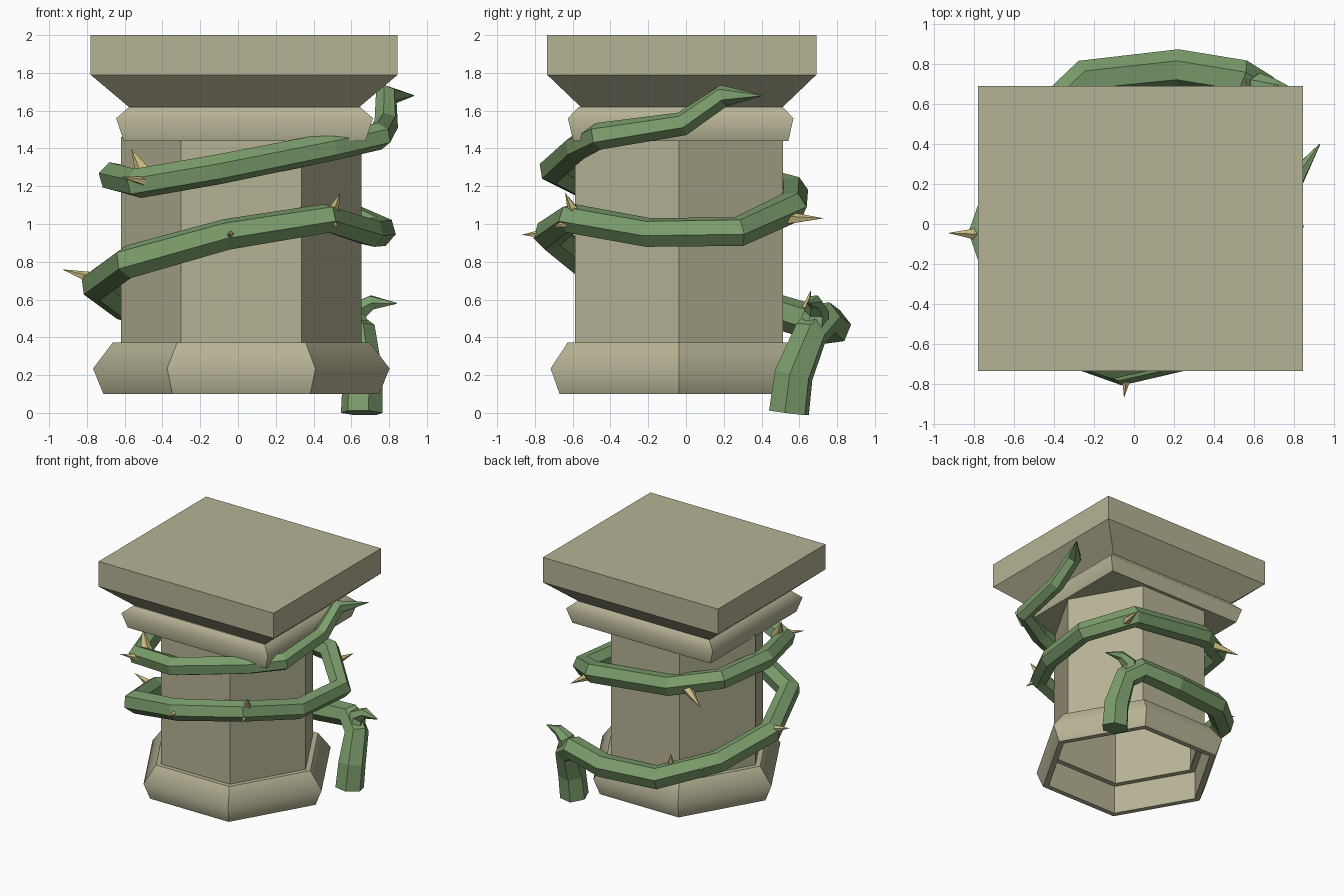
import bpy, bmesh, math
from mathutils import Vector

if "Cube" in bpy.data.objects:
    bpy.data.objects.remove(bpy.data.objects["Cube"])


def material(name, rgb):
    m = bpy.data.materials.new(name)
    m.diffuse_color = (*rgb, 1)
    m.use_nodes = True
    m.node_tree.nodes["Principled BSDF"].inputs["Base Color"].default_value = m.diffuse_color
    return m


STONE = material("stone", (0.47, 0.45, 0.30))
GREEN = material("vine_green", (0.20, 0.34, 0.15))
YELLOW = material("thorn_yellow", (0.58, 0.50, 0.22))


def finish(name, bm, mat):
    me = bpy.data.meshes.new(name)
    bm.to_mesh(me)
    bm.free()
    me.materials.append(mat)
    ob = bpy.data.objects.new(name, me)
    bpy.context.collection.objects.link(ob)
    return ob


def loft(name, n, center, profile, bottom=True, top=True, closed=False, soft_z=None):
    """Stack n-sided rings (rx, ry, z); edges lying at soft_z shade smooth."""
    bm = bmesh.new()
    start = math.pi / 4 if n == 4 else 0
    k = math.sqrt(2) if n == 4 else 1          # square radii are half sizes
    rings = []
    for rx, ry, z in profile:
        rings.append([bm.verts.new((center[0] + k * rx * math.cos(start + i * math.tau / n),
                                    center[1] + k * ry * math.sin(start + i * math.tau / n), z))
                      for i in range(n)])
    pairs = list(zip(rings, rings[1:]))
    if closed:
        pairs.append((rings[-1], rings[0]))
    for a, b in pairs:
        for i in range(n):
            j = (i + 1) % n
            bm.faces.new((a[i], a[j], b[j], b[i]))
    if not closed:
        if bottom:
            bm.faces.new(rings[0][::-1])
        if top:
            bm.faces.new(rings[-1])
        # profiles run bottom to top, so normals already face outwards
    if soft_z is not None:
        for f in bm.faces:
            f.smooth = True
        for e in bm.edges:
            e.smooth = all(abs(v.co.z - soft_z) < 1e-4 for v in e.verts)
    return finish(name, bm, STONE)


# Stone pillar: hollow base moulding, hexagonal shaft, square neck and cap
HEX, SQ = (0.0175, -0.037), (0.0325, -0.0225)
loft("base_moulding", 6, HEX, [(r, r, z) for r, z in (
    (0.68, 0.10), (0.73, 0.10), (0.785, 0.235), (0.68, 0.373), (0.63, 0.373), (0.63, 0.345), (0.68, 0.345))],
    closed=True, soft_z=0.235)
loft("shaft", 6, HEX, [(0.637, 0.637, 0.345), (0.637, 0.637, 1.46)], bottom=False)
loft("neck_moulding", 4, (0.035, -0.028), [
    (0.64, 0.57, 1.44), (0.68, 0.597, 1.56), (0.61, 0.54, 1.62)], soft_z=1.56)
loft("cap", 4, SQ, [
    (0.605, 0.53, 1.615), (0.8125, 0.7125, 1.79), (0.8125, 0.7125, 2.0)])


def tube(name, pts):
    """Six-sided tapering stem through (x, y, z, radius) points."""
    cu = bpy.data.curves.new(name, 'CURVE')
    cu.dimensions = '3D'
    cu.bevel_depth = 1.0
    cu.bevel_resolution = 1
    cu.use_fill_caps = True
    sp = cu.splines.new('POLY')
    sp.points.add(len(pts) - 1)
    for p, (x, y, z, r) in zip(sp.points, pts):
        p.co = (x, y, z, 1)
        p.radius = r
    tmp = bpy.data.objects.new(name + "_path", cu)
    bpy.context.collection.objects.link(tmp)
    me = bpy.data.meshes.new_from_object(tmp.evaluated_get(bpy.context.evaluated_depsgraph_get()))
    bpy.data.objects.remove(tmp)
    me.materials.clear()
    me.materials.append(GREEN)
    for f in me.polygons:
        f.use_smooth = False
    ob = bpy.data.objects.new(name, me)
    bpy.context.collection.objects.link(ob)


# Vine winding up around the shaft, and its side shoot
tube("vine", [
    (0.655, 0.545, 0.00, 0.112), (0.66, 0.57, 0.20, 0.108), (0.64, 0.66, 0.42, 0.095),
    (0.53, 0.73, 0.50, 0.095), (0.22, 0.78, 0.455, 0.095), (-0.24, 0.73, 0.46, 0.095),
    (-0.58, 0.41, 0.56, 0.09), (-0.745, -0.05, 0.68, 0.09), (-0.58, -0.54, 0.80, 0.09),
    (-0.06, -0.725, 0.945, 0.085), (0.47, -0.61, 1.03, 0.08), (0.70, -0.20, 0.955, 0.08),
    (0.76, 0.28, 0.96, 0.082), (0.46, 0.56, 1.09, 0.085), (-0.24, 0.565, 1.17, 0.085),
    (-0.57, 0.35, 1.23, 0.082), (-0.66, -0.10, 1.25, 0.08), (-0.53, -0.56, 1.215, 0.08),
    (-0.10, -0.70, 1.29, 0.08), (0.50, -0.57, 1.41, 0.075), (0.75, -0.46, 1.465, 0.072),
    (0.785, -0.02, 1.53, 0.065), (0.785, 0.20, 1.68, 0.06), (0.93, 0.40, 1.68, 0.003)])
tube("side_shoot", [
    (0.62, 0.67, 0.42, 0.085), (0.63, 0.69, 0.54, 0.065),
    (0.71, 0.68, 0.585, 0.042), (0.84, 0.65, 0.58, 0.003)])


# Thorns: small four-sided spikes from base point to tip
def thorn(i, base, tip, r):
    b, t = Vector(base), Vector(tip)
    d = (t - b).normalized()
    bm = bmesh.new()
    length = (t - b).length + 0.03             # root is sunk into the vine
    bmesh.ops.create_cone(bm, cap_ends=True, segments=5, radius1=r, radius2=0.0, depth=length)
    ob = finish(f"thorn_{i}", bm, YELLOW)
    ob.rotation_euler = d.to_track_quat('Z', 'Y').to_euler()
    ob.location = t - d * length / 2


THORNS = [
    ((-0.80, -0.05, 0.72), (-0.93, -0.045, 0.76), 0.035),
    ((0.50, -0.59, 1.06), (0.54, -0.64, 1.165), 0.045),
    ((0.51, -0.64, 1.00), (0.53, -0.71, 0.985), 0.028),
    ((-0.04, -0.79, 0.945), (-0.05, -0.87, 0.943), 0.026),
    ((-0.50, -0.51, 1.27), (-0.565, -0.46, 1.40), 0.055),
    ((-0.46, -0.60, 1.22), (-0.62, -0.69, 1.25), 0.04),
    ((0.53, 0.52, 1.03), (0.565, 0.73, 1.03), 0.045),
    ((-0.40, 0.53, 1.15), (-0.57, 0.62, 1.09), 0.045),
    ((-0.31, 0.64, 0.55), (-0.32, 0.66, 0.65), 0.04),
    ((-0.49, 0.52, 0.56), (-0.56, 0.58, 0.54), 0.04)]
for i, (b, t, r) in enumerate(THORNS):
    thorn(i + 1, b, t, r)
